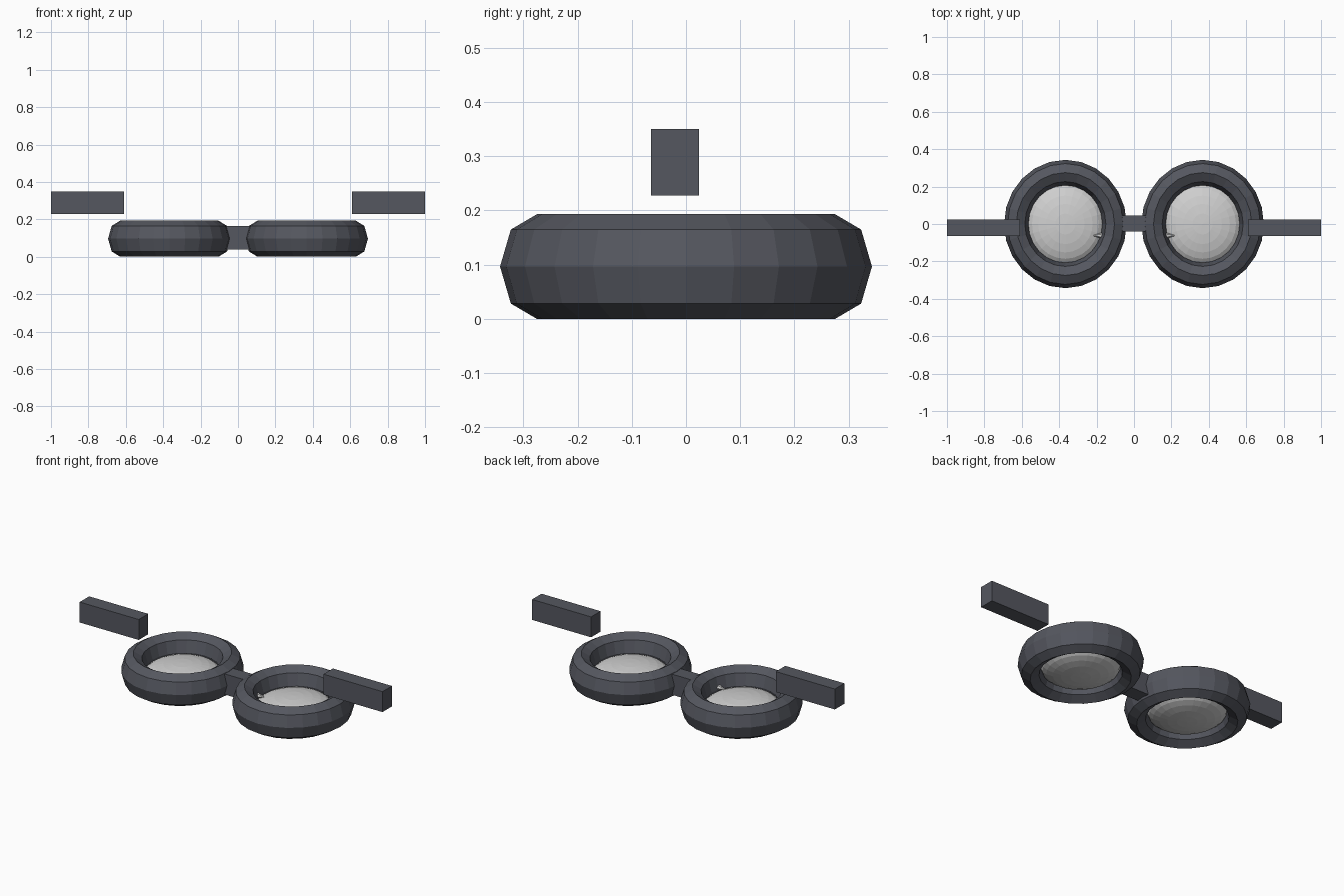
import bpy, math
from mathutils import Vector

if "Cube" in bpy.data.objects:
    bpy.data.objects.remove(bpy.data.objects["Cube"])


def material(name, rgb):
    m = bpy.data.materials.new(name)
    m.diffuse_color = (*rgb, 1)
    m.use_nodes = True
    m.node_tree.nodes["Principled BSDF"].inputs["Base Color"].default_value = m.diffuse_color
    return m


FRAME = material("dark grey frame", (0.09, 0.095, 0.115))
LENS = material("pale grey lens", (0.62, 0.62, 0.62))


def finish(name, mat):
    ob = bpy.context.object
    ob.name = name
    ob.data.materials.append(mat)
    return ob


def box(name, lo, hi, mat):
    lo, hi = Vector(lo), Vector(hi)
    bpy.ops.mesh.primitive_cube_add(size=1, location=(lo + hi) / 2)
    ob = finish(name, mat)
    ob.scale = hi - lo
    return ob


for side, label in ((-1, "left"), (1, "right")):
    cx = side * 0.367
    # chunky eight-sided rim
    bpy.ops.mesh.primitive_torus_add(major_segments=24, minor_segments=8,
                                     major_radius=0.275, minor_radius=0.068,
                                     location=(cx, 0, 0.0965))
    finish(label + "_rim", FRAME).scale = (0.955, 1.0, 0.0965 / 0.068)

    # shallow domed lens
    bpy.ops.mesh.primitive_uv_sphere_add(segments=24, ring_count=12, radius=1,
                                         location=(cx, 0, 0.068))
    finish(label + "_lens", LENS).scale = (0.206, 0.215, 0.065)

    # small nub on the inner side of the rim
    bpy.ops.mesh.primitive_cone_add(vertices=6, radius1=0.018, radius2=0,
                                    depth=0.06, location=(side * 0.195, -0.062, 0.105),
                                    rotation=(0, side * math.pi / 2, 0))
    finish(label + "_nub", LENS)

    # strap stub floating above the outer edge
    xs = sorted((side * 0.61, side * 1.0))
    box(label + "_strap", (xs[0], -0.065, 0.228), (xs[1], 0.024, 0.35), FRAME)

# bridge between the rims
box("bridge", (-0.07, -0.04, 0.04), (0.07, 0.045, 0.163), FRAME)
